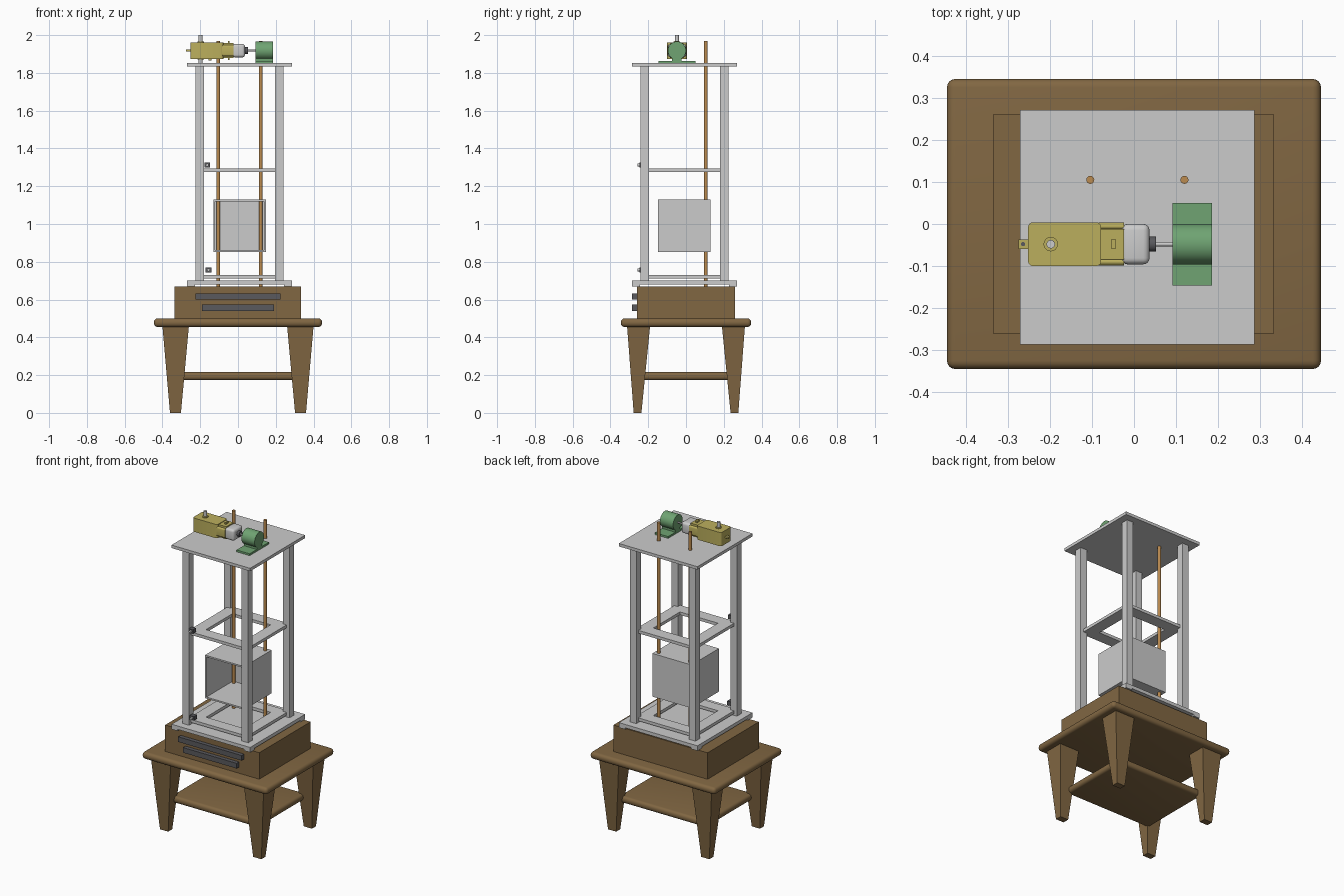
import bpy, bmesh
from mathutils import Matrix, Vector

if "Cube" in bpy.data.objects:
    bpy.data.objects.remove(bpy.data.objects["Cube"])


def material(name, rgb):
    m = bpy.data.materials.new(name)
    m.diffuse_color = (*rgb, 1)
    m.use_nodes = True
    m.node_tree.nodes["Principled BSDF"].inputs["Base Color"].default_value = m.diffuse_color
    return m


WOOD = material("wood", (0.22, 0.135, 0.055))
YELLOW = material("yellow_plastic", (0.5, 0.43, 0.11))
GREEN = material("green_plastic", (0.16, 0.37, 0.17))
COPPER = material("copper", (0.5, 0.26, 0.08))
DARK = material("dark_grey", (0.1, 0.1, 0.11))


def finish(bm, name, mat=None, smooth=False):
    bmesh.ops.recalc_face_normals(bm, faces=bm.faces)
    me = bpy.data.meshes.new(name)
    bm.to_mesh(me)
    bm.free()
    ob = bpy.data.objects.new(name, me)
    bpy.context.collection.objects.link(ob)
    if mat:
        me.materials.append(mat)
    if smooth:
        bpy.ops.object.select_all(action='DESELECT')
        ob.select_set(True)
        bpy.context.view_layer.objects.active = ob
        bpy.ops.object.shade_smooth_by_angle()
    return ob


def box(name, x, y, z, mat=None, bevel=0.0, axis=None, seg=4):
    """Box from (min, max) ranges; bevels all edges or only those along axis."""
    bm = bmesh.new()
    bmesh.ops.create_cube(bm, size=1)
    for v in bm.verts:
        v.co = Vector([r[0] if c < 0 else r[1] for c, r in zip(v.co, (x, y, z))])
    if bevel:
        edges = [e for e in bm.edges if axis is None or
                 abs((e.verts[0].co - e.verts[1].co).normalized()[axis]) > 0.9]
        bmesh.ops.bevel(bm, geom=edges, offset=bevel, segments=seg,
                        profile=0.5, affect='EDGES')
    return finish(bm, name, mat, bevel > 0)


def cyl(name, start, end, r, mat=None, n=32):
    a, b = Vector(start), Vector(end)
    rot = Vector((0, 0, 1)).rotation_difference(b - a).to_matrix().to_4x4()
    bm = bmesh.new()
    bmesh.ops.create_cone(bm, cap_ends=True, segments=n, radius1=r, radius2=r,
                          depth=(b - a).length,
                          matrix=Matrix.Translation((a + b) / 2) @ rot)
    return finish(bm, name, mat, True)


def ring_plate(name, outer, inner, z):
    """Square plate with a square hole, centred on the frame."""
    bm = bmesh.new()
    loops = []
    for h, zz in ((outer, z[0]), (outer, z[1]), (inner, z[1]), (inner, z[0])):
        loops.append([bm.verts.new((CX + sx * h, CY + sy * h, zz))
                      for sx, sy in CORNERS])
    for i in range(4):
        p, q = loops[i], loops[(i + 1) % 4]
        for j in range(4):
            k = (j + 1) % 4
            bm.faces.new((p[j], p[k], q[k], q[j]))
    return finish(bm, name)


CORNERS = ((-1, -1), (1, -1), (1, 1), (-1, 1))
CX, CY = 0.008, -0.008      # centre of the metal frame

# Wooden table: top, shelf and tapered legs
box("table_top", (-0.445, 0.445), (-0.345, 0.345), (0.455, 0.5), WOOD, 0.02)
box("table_shelf", (-0.312, 0.312), (-0.242, 0.242), (0.173, 0.216), WOOD, 0.018)
for i, (sx, sy) in enumerate(CORNERS):
    bm = bmesh.new()
    bmesh.ops.create_cube(bm, size=1)
    for v in bm.verts:
        top = v.co.z > 0
        xs, ys, z = (((0.26, 0.4), (0.19, 0.312), 0.46) if top
                     else ((0.302, 0.36), (0.236, 0.277), 0.0))
        v.co = (sx * xs[v.co.x > 0], sy * ys[v.co.y > 0], z)
    finish(bm, f"table_leg_{i + 1}", WOOD)

# Plinth with two blank raised strips on its front
box("plinth", (-0.335, 0.333), (-0.26, 0.26), (0.5, 0.67), WOOD)
box("blank_strip_upper", (-0.225, 0.225), (-0.285, -0.26), (0.6, 0.633), DARK)
box("blank_strip_lower", (-0.19, 0.19), (-0.285, -0.26), (0.54, 0.573), DARK)

# Metal frame: corner feet, plates, rings and posts
P = 0.21
for i, (sx, sy) in enumerate(CORNERS):
    fx, fy = CX + sx * 0.257, CY + sy * 0.257
    box(f"frame_foot_{i + 1}", (fx - 0.022, fx + 0.022), (fy - 0.022, fy + 0.022),
        (0.67, 0.70))
    px, py = CX + sx * P, CY + sy * P
    box(f"frame_post_{i + 1}", (px - 0.023, px + 0.023), (py - 0.023, py + 0.023),
        (0.70, 1.835))
for name, z in (("base_plate", (0.68, 0.702)), ("top_plate", (1.833, 1.852))):
    box(name, (CX - 0.279, CX + 0.279), (CY - 0.279, CY + 0.279), z)
ring_plate("lower_floor_ring", 0.212, 0.135, (0.712, 0.731))
ring_plate("upper_floor_ring", 0.212, 0.135, (1.274, 1.293))

# Lift car: box open at the front
bm = bmesh.new()
x0, x1, y0, y1, z0, z1, t = -0.131, 0.147, -0.147, 0.131, 0.853, 1.13, 0.01
loops = []
for y, d in ((y1, 0), (y0, 0), (y0, t), (y1 - t, t)):
    loops.append([bm.verts.new(c) for c in (
        (x0 + d, y, z0 + d), (x1 - d, y, z0 + d), (x1 - d, y, z1 - d), (x0 + d, y, z1 - d))])
for p, q in zip(loops, loops[1:]):
    for j in range(4):
        k = (j + 1) % 4
        bm.faces.new((p[j], p[k], q[k], q[j]))
bm.faces.new(loops[0])
bm.faces.new(loops[-1])
finish(bm, "lift_car")

# Guide rods
for side, x in (("left", -0.104), ("right", 0.12)):
    cyl(f"guide_rod_{side}", (x, 0.105, 0.67), (x, 0.105, 1.97), 0.0095, COPPER, 16)

# Call buttons on the front left post
for name, x, z in (("upper", -0.163, 1.312), ("lower", -0.156, 0.757)):
    box(f"call_switch_{name}", (x - 0.015, x + 0.015), (-0.246, -0.215),
        (z - 0.013, z + 0.013), DARK)
    cyl(f"call_button_{name}", (x, -0.246, z), (x, -0.256, z), 0.008, None, 16)

# Gear motor: gearbox, strap, tab, motor can and shafts
MY, MZ = -0.048, 1.918


def motor_box(name, x, hy, hz, mat=None, bevel=0.0, axis=None):
    return box(name, x, (MY - hy, MY + hy), (MZ - hz, MZ + hz), mat, bevel, axis)


motor_box("gearbox", (-0.252, -0.078), 0.052, 0.044, YELLOW, 0.012, 2)
motor_box("gearbox_neck", (-0.085, -0.024), 0.036, 0.04, YELLOW)
for side, s in (("front", -1), ("back", 1)):
    ya, yb = sorted((MY + s * 0.034, MY + s * 0.051))
    box(f"neck_cheek_{side}", (-0.085, -0.024), (ya, yb),
        (MZ - 0.03, MZ + 0.03), YELLOW, 0.01, 0)
motor_box("strap_clip", (-0.054, -0.044), 0.012, 0.05, YELLOW)
motor_box("mounting_tab", (-0.275, -0.25), 0.011, 0.005, YELLOW)
cyl("tab_hole", (-0.264, MY, MZ - 0.0055), (-0.264, MY, MZ + 0.0055), 0.005, DARK, 16)
motor_box("motor_can", (-0.03, 0.037), 0.048, 0.036, None, 0.015)
cyl("motor_nose", (0.036, MY, MZ), (0.052, MY, MZ), 0.018, DARK)
cyl("motor_shaft", (0.05, MY, MZ), (0.1, MY, MZ), 0.005)
cyl("output_collar", (-0.198, MY, 1.87), (-0.198, MY, 1.967), 0.017, YELLOW)
cyl("output_shaft", (-0.198, MY, 1.835), (-0.198, MY, 2.0), 0.01)
cyl("gearbox_peg", (-0.148, MY, 1.865), (-0.148, MY, 1.88), 0.009, YELLOW, 16)

# Green winding drum on its mount
cyl("winding_drum", (0.092, MY, MZ), (0.185, MY, MZ), 0.048, GREEN, 48)
box("drum_pedestal", (0.092, 0.185), (MY - 0.025, MY + 0.025), (1.86, 1.885), GREEN)
box("drum_base", (0.092, 0.185), (-0.146, 0.05), (1.851, 1.864), GREEN)
